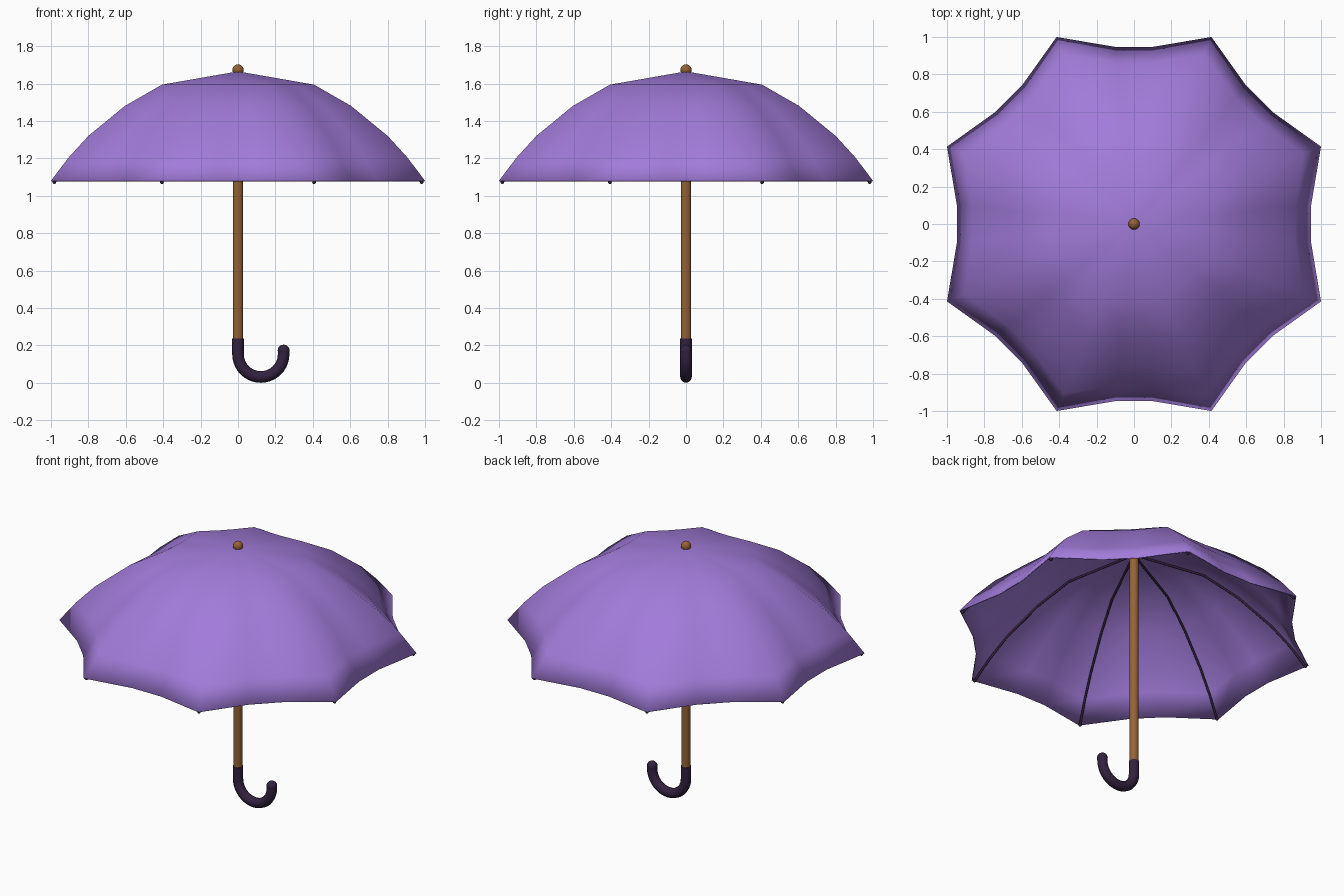
import bpy
import bmesh
from math import cos, sin, pi, radians
from mathutils import Vector

cube = bpy.data.objects.get("Cube")
if cube:
    bpy.data.objects.remove(cube, do_unlink=True)


def material(name, color):
    m = bpy.data.materials.new(name)
    m.use_nodes = True
    m.diffuse_color = (*color, 1)
    m.node_tree.nodes["Principled BSDF"].inputs["Base Color"].default_value = (*color, 1)
    return m


purple = material("purple fabric", (0.36, 0.20, 0.70))
wood = material("brown wood", (0.30, 0.125, 0.037))
dark = material("dark plum", (0.032, 0.016, 0.050))


def finish(obj, name, mat, angle=60):
    obj.name = name
    obj.data.materials.clear()
    obj.data.materials.append(mat)
    bpy.ops.object.select_all(action="DESELECT")
    obj.select_set(True)
    bpy.context.view_layer.objects.active = obj
    bpy.ops.object.shade_smooth_by_angle(angle=radians(angle))
    return obj


def tube(name, points, radius, mat, resolution=4):
    curve = bpy.data.curves.new(name, "CURVE")
    curve.dimensions = "3D"
    curve.bevel_depth = radius
    curve.bevel_resolution = resolution
    curve.use_fill_caps = True
    spline = curve.splines.new("POLY")
    spline.points.add(len(points) - 1)
    for p, co in zip(spline.points, points):
        p.co = (*co, 1)
    obj = bpy.data.objects.new(name, curve)
    bpy.context.collection.objects.link(obj)
    bpy.ops.object.select_all(action="DESELECT")
    obj.select_set(True)
    bpy.context.view_layer.objects.active = obj
    bpy.ops.object.convert(target="MESH")
    return finish(bpy.context.object, name, mat)


def ball(name, center, radius, mat):
    bpy.ops.mesh.primitive_uv_sphere_add(segments=16, ring_count=10, radius=radius, location=center)
    return finish(bpy.context.object, name, mat)


# Canopy: rings of eight rib points, panels sagging inward between ribs
APEX = 1.665
PROFILE = [(0.44, 1.594), (0.655, 1.48), (0.866, 1.32), (0.98, 1.205), (1.082, 1.08)]
RIM = PROFILE[-1][0]
RIB_ANGLES = [radians(22.5 + 45 * k) for k in range(8)]


def polar(r, a, z):
    return Vector((r * cos(a), r * sin(a), z))


bm = bmesh.new()
apex = bm.verts.new((0, 0, APEX))
rings = []
for r, z in PROFILE:
    sag = 0.052 * (r / RIM) ** 2
    ring = []
    for a in RIB_ANGLES:
        start, end = polar(r, a, z), polar(r, a + pi / 4, z)
        inward = polar(-sag, a + pi / 8, 0)
        ring.append(bm.verts.new(start))
        for u in (0.375, 0.625):
            ring.append(bm.verts.new(start.lerp(end, u) + inward))
    rings.append(ring)
count = len(rings[0])
for i in range(count):
    j = (i + 1) % count
    bm.faces.new((apex, rings[0][i], rings[0][j]))
    for top, low in zip(rings, rings[1:]):
        bm.faces.new((top[i], low[i], low[j], top[j]))
mesh = bpy.data.meshes.new("canopy")
bm.to_mesh(mesh)
bm.free()
canopy = bpy.data.objects.new("canopy", mesh)
bpy.context.collection.objects.link(canopy)
finish(canopy, "canopy", purple)
shell = canopy.modifiers.new("cloth thickness", "SOLIDIFY")
shell.thickness = 0.006
shell.offset = -1

# Ribs under the canopy, each with a small tip bead
for k, a in enumerate(RIB_ANGLES):
    path = [(0.02, 0, APEX - 0.02)]
    points = [polar(0.02, a, APEX - 0.02)]
    points += [polar(r * 0.985, a, z - 0.012) for r, z in PROFILE]
    tube(f"rib_{k + 1}", points, 0.007, dark, 2)
    ball(f"rib_tip_{k + 1}", polar(1.063, a, 1.073), 0.010, dark)

# Shaft and top finial
tube("shaft", [(0, 0, 0.2), (0, 0, APEX)], 0.028, wood)
ball("finial", (0, 0, 1.673), 0.030, wood)

# Hooked handle curling toward +x
BEND, HEIGHT, GRIP = 0.122, 0.153, 0.031
hook = [(0, 0, 0.237)]
for i in range(21):
    a = pi + pi * i / 20
    hook.append((BEND + BEND * cos(a), 0, HEIGHT + BEND * sin(a)))
hook.append((2 * BEND, 0, 0.172))
tube("handle", hook, GRIP, dark)
ball("handle_end", hook[-1], GRIP + 0.001, dark)
